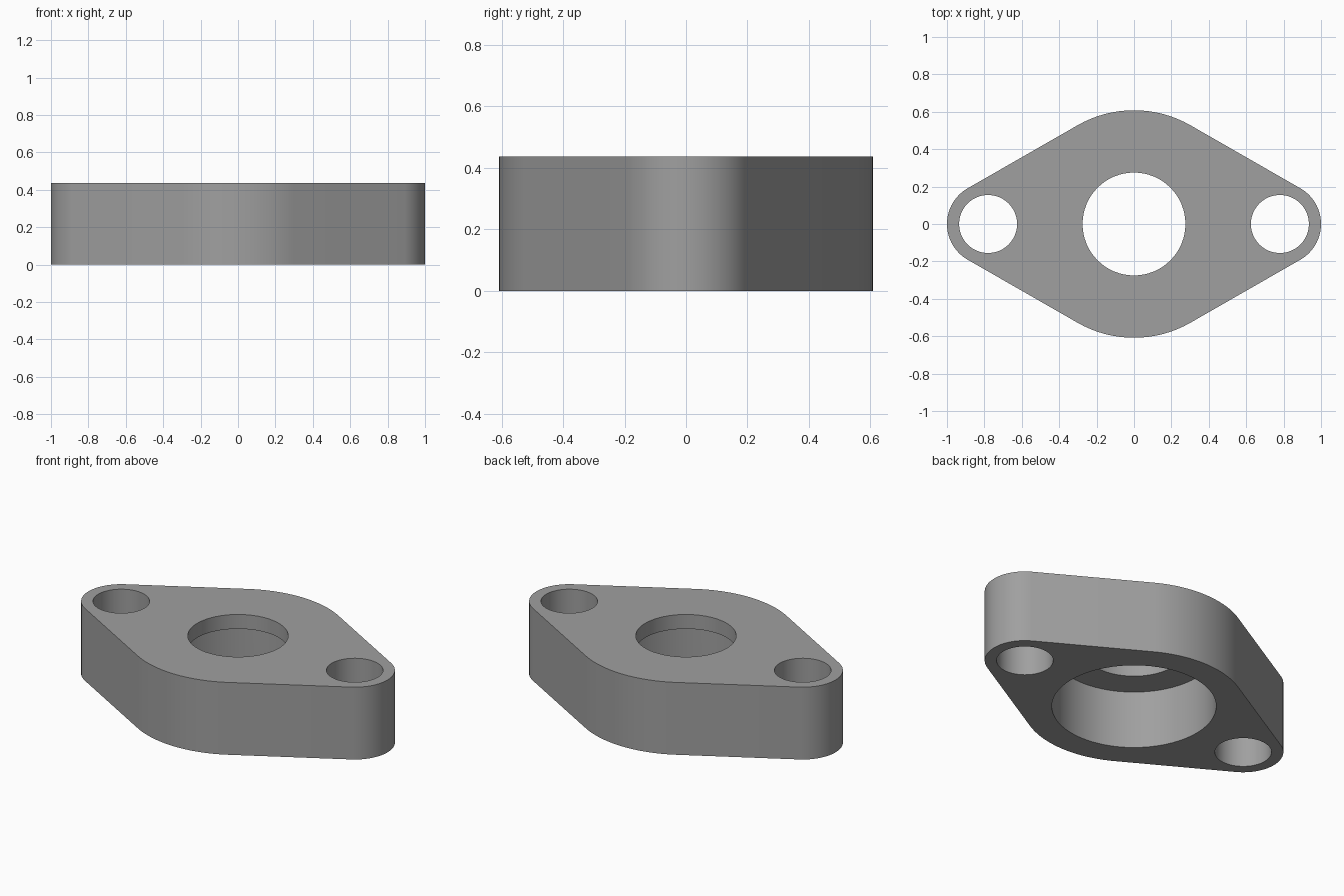
import bpy, bmesh, math

if "Cube" in bpy.data.objects:
    bpy.data.objects.remove(bpy.data.objects["Cube"])

HEIGHT = 0.437
LIP = 0.087                      # thickness left above the counterbore
BOSS_R, EAR_R, EAR_X = 0.608, 0.22, 0.78

metal = bpy.data.materials.new("grey_metal")
metal.diffuse_color = (0.35, 0.35, 0.35, 1)
metal.use_nodes = True
metal.node_tree.nodes["Principled BSDF"].inputs["Base Color"].default_value = metal.diffuse_color


def arc(cx, radius, start, end, steps):
    return [(cx + radius * math.cos(start + (end - start) * i / steps),
             radius * math.sin(start + (end - start) * i / steps))
            for i in range(steps + 1)]


def prism(name, points, z0, z1):
    """Extrude a closed outline from z0 to z1."""
    bm = bmesh.new()
    face = bm.faces.new([bm.verts.new((x, y, z0)) for x, y in points])
    top = bmesh.ops.extrude_face_region(bm, geom=[face])["geom"]
    verts = [v for v in top if isinstance(v, bmesh.types.BMVert)]
    bmesh.ops.translate(bm, vec=(0, 0, z1 - z0), verts=verts)
    bmesh.ops.recalc_face_normals(bm, faces=bm.faces)
    mesh = bpy.data.meshes.new(name)
    bm.to_mesh(mesh)
    bm.free()
    mesh.materials.append(metal)
    obj = bpy.data.objects.new(name, mesh)
    bpy.context.collection.objects.link(obj)
    return obj


# Flange body: large boss and two ears joined by tangent lines
t = math.acos((BOSS_R - EAR_R) / EAR_X)
outline = (arc(EAR_X, EAR_R, -t, t, 32)
           + arc(0, BOSS_R, t, math.pi - t, 32)
           + arc(-EAR_X, EAR_R, math.pi - t, math.pi + t, 32)
           + arc(0, BOSS_R, math.pi + t, 2 * math.pi - t, 32))
flange = prism("flange", outline, 0, HEIGHT)

# Bolt holes, centre hole and wide counterbore from below
holes = [("bolt_hole_left", -EAR_X, 0.155, -0.1, HEIGHT + 0.1),
         ("bolt_hole_right", EAR_X, 0.155, -0.1, HEIGHT + 0.1),
         ("counterbore", 0, 0.45, -0.1, HEIGHT - LIP),
         ("centre_hole", 0, 0.275, -0.2, HEIGHT + 0.1)]
bpy.context.view_layer.objects.active = flange
flange.select_set(True)
for name, x, radius, z0, z1 in holes:
    cutter = prism(name, arc(x, radius, 0, 2 * math.pi, 64)[:-1], z0, z1)
    cutter.hide_render = True
    mod = flange.modifiers.new(name, 'BOOLEAN')
    mod.operation = 'DIFFERENCE'
    mod.solver = 'EXACT'
    mod.object = cutter
    bpy.ops.object.modifier_apply(modifier=mod.name)
    bpy.data.objects.remove(cutter)

# Smooth curved walls, crisp rims
bpy.ops.object.shade_smooth_by_angle(angle=math.radians(30))
